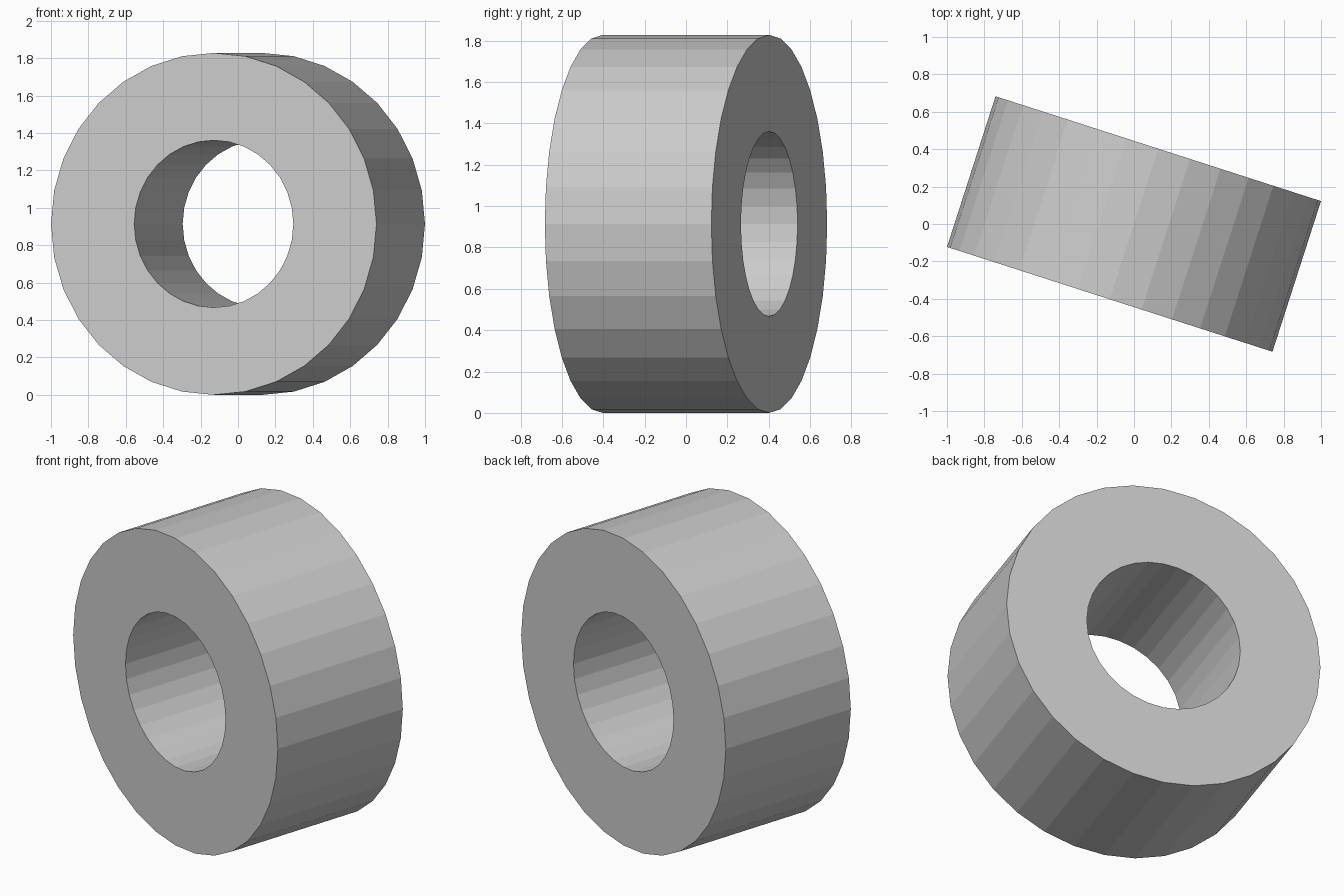
import bpy, bmesh
from math import cos, sin, tau, radians

if "Cube" in bpy.data.objects:
    bpy.data.objects.remove(bpy.data.objects["Cube"])

SIDES = 32
OUTER, INNER, HALF_DEPTH = 0.914, 0.447, 0.423

# Thick ring: one rectangular section repeated around the y axis
bm = bmesh.new()
section = [(OUTER, -HALF_DEPTH), (OUTER, HALF_DEPTH),
           (INNER, HALF_DEPTH), (INNER, -HALF_DEPTH)]
loops = []
for i in range(SIDES):
    a = tau * i / SIDES
    loops.append([bm.verts.new((r * cos(a), y, r * sin(a))) for r, y in section])

# Bridge neighbouring sections with flat quads
for i in range(SIDES):
    p, q = loops[i], loops[(i + 1) % SIDES]
    for j in range(4):
        k = (j + 1) % 4
        bm.faces.new((p[j], p[k], q[k], q[j]))
bmesh.ops.recalc_face_normals(bm, faces=bm.faces)

mesh = bpy.data.meshes.new("ring")
bm.to_mesh(mesh)
bm.free()

# Stand it on the ground, turned slightly about z
ring = bpy.data.objects.new("ring", mesh)
ring.location = (0, 0, OUTER)
ring.rotation_euler = (0, 0, radians(-17.85))
bpy.context.collection.objects.link(ring)
